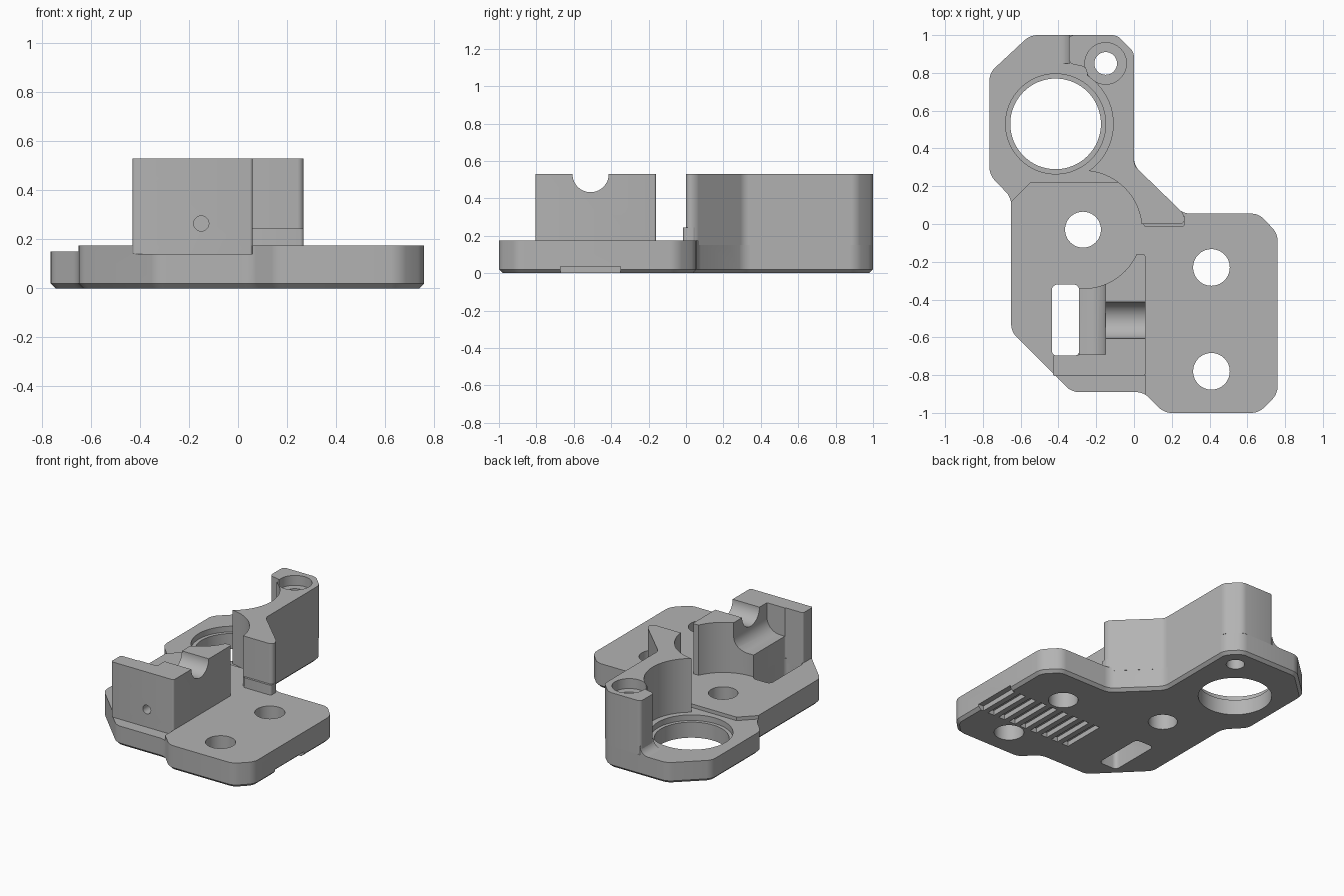
import bpy, bmesh, math
from mathutils import Matrix

cube = bpy.data.objects.get("Cube")
if cube:
    bpy.data.objects.remove(cube, do_unlink=True)

grey = bpy.data.materials.new("plain_grey")
grey.use_nodes = True
grey.diffuse_color = (0.45, 0.45, 0.45, 1)
grey.node_tree.nodes["Principled BSDF"].inputs["Base Color"].default_value = (0.45, 0.45, 0.45, 1)

TOP = 0.53
BEARING = (-0.415, 0.53)
IDLER = (-0.27, -0.03)
SCREW = (-0.15, 0.85)


def finish(bm, name):
    bmesh.ops.recalc_face_normals(bm, faces=bm.faces[:])
    mesh = bpy.data.meshes.new(name)
    bm.to_mesh(mesh)
    bm.free()
    mesh.materials.append(grey)
    ob = bpy.data.objects.new(name, mesh)
    bpy.context.collection.objects.link(ob)
    return ob


def prism(name, outline, z0, z1, rounding=0, chamfer=0):
    """Extruded outline with rounded upright corners and a chamfered bottom rim."""
    bm = bmesh.new()
    face = bm.faces.new([bm.verts.new((x, y, z0)) for x, y in outline])
    up = bmesh.ops.extrude_face_region(bm, geom=[face])["geom"]
    for v in up:
        if isinstance(v, bmesh.types.BMVert):
            v.co.z = z1
    if rounding:
        upright = [e for e in bm.edges if abs(e.verts[0].co.z - e.verts[1].co.z) > 1e-4]
        bmesh.ops.bevel(bm, geom=upright, offset=rounding, segments=4, profile=0.5,
                        affect='EDGES', clamp_overlap=True)
    if chamfer:
        rim = [e for e in bm.edges if all(abs(v.co.z - z0) < 1e-5 for v in e.verts)]
        bmesh.ops.bevel(bm, geom=rim, offset=chamfer, segments=1, affect='EDGES')
    return finish(bm, name)


def box(x0, x1, y0, y1, z0, z1, rounding=0):
    return prism("cutter", [(x0, y0), (x1, y0), (x1, y1), (x0, y1)], z0, z1, rounding)


def cylinder(center, radius, z0, z1):
    ring = [(center[0] + radius * math.cos(math.tau * i / 64),
             center[1] + radius * math.sin(math.tau * i / 64)) for i in range(64)]
    return prism("cutter", ring, z0, z1)


def rotated(ob, matrix):
    ob.data.transform(matrix)
    return ob


def cut(target, *cutters):
    """Subtract each cutter and discard it."""
    bpy.context.view_layer.objects.active = target
    for c in cutters:
        c.hide_render = True
        mod = target.modifiers.new("cut", 'BOOLEAN')
        mod.operation, mod.solver, mod.object = 'DIFFERENCE', 'EXACT', c
        bpy.ops.object.modifier_apply(modifier=mod.name)
        bpy.data.objects.remove(c, do_unlink=True)


# Base plate
base = prism("base_plate", [
    (-0.55, 1), (-0.09, 1), (0, 0.91), (0, 0.31), (0.26, 0.055), (0.66, 0.055),
    (0.76, -0.05), (0.76, -0.9), (0.66, -1), (0.16, -1), (0.05, -0.89),
    (-0.33, -0.89), (-0.65, -0.57), (-0.65, 0.14), (-0.765, 0.26), (-0.765, 0.8)],
    0, 0.175, 0.035, 0.02)

# Lowered bearing seat and front ledge
cut(base,
    prism("cutter", [(-0.9, 0.11), (-0.66, 0.11), (-0.55, 0.22), (0.1, 0.22),
                     (0.1, 1.1), (-0.9, 1.1)], 0.15, 0.3),
    box(-0.42, 0.06, -0.95, -0.8, 0.14, 0.3))

# Bearing, idler, mounting and wire holes
cut(base,
    cylinder(BEARING, 0.265, 0.11, 0.3),
    cylinder(BEARING, 0.24, -0.1, 0.3),
    cylinder(IDLER, 0.095, -0.1, 0.3),
    cylinder((0.41, -0.23), 0.097, -0.1, 0.3),
    cylinder((0.41, -0.78), 0.097, -0.1, 0.3),
    cylinder(SCREW, 0.06, -0.1, 0.3),
    box(-0.435, -0.29, -0.7, -0.32, -0.1, 0.3, 0.03))

# Row of belt grooves underneath
for i in range(9):
    x = 0.745 - 0.09 * i
    cut(base, box(x - 0.025, x + 0.025, -0.67, -0.35, -0.1, 0.035))

# Tall rear wall with screw boss, hollowed by the bearing and idler clearances
wall = prism("rear_wall", [
    (0, 0.31), (0, 0.91), (-0.09, 1), (-0.345, 1), (-0.345, 0.85), (-0.25, 0.83),
    (-0.25, 0.1), (-0.1, 0), (0.268, 0), (0.268, 0.05)], 0.15, TOP, 0.03)
cut(wall,
    cylinder(BEARING, 0.305, 0.1, 0.7),
    cylinder(IDLER, 0.312, 0.1, 0.7),
    cylinder(SCREW, 0.11, 0.46, 0.7),
    cylinder(SCREW, 0.06, 0.1, 0.7))
wall_foot = prism("wall_foot", [(0.05, -0.015), (0.268, -0.015), (0.268, 0.05), (0.05, 0.05)],
                  0.17, 0.245, 0.015)

# Sweep at the root of the screw boss
sweep = [(-0.4, 0.15), (-0.34, 0.15), (-0.34, 0.21)]
sweep += [(-0.4 + 0.06 * math.sin(a), 0.21 - 0.06 * math.cos(a))
          for a in (1.2, 0.8, 0.4)]
lay = Matrix.Rotation(math.pi / 2, 4, 'X')      # local z becomes -y, local y becomes z
boss_sweep = rotated(prism("boss_sweep", sweep, -1, -0.85), lay)

# Guide block
block = prism("guide_block", [
    (-0.43, -0.805), (0.06, -0.805), (0.06, -0.16), (-0.29, -0.16),
    (-0.29, -0.695), (-0.43, -0.695)], 0.14, TOP, 0.012)
cut(block, cylinder(IDLER, 0.312, 0.1, 0.7))

# Curved drop from the channel to the slot
drop = [(-0.4, 0.33)]
drop += [(-0.25 + 0.1 * math.sin(a * math.pi / 16), 0.43 - 0.1 * math.cos(a * math.pi / 16))
         for a in range(9)]
drop += [(-0.15, 0.7), (-0.4, 0.7)]
cut(block, rotated(prism("cutter", drop, 0.1, 0.69), lay))

# Round channel across the top and small pin hole in front
channel = rotated(cylinder((0, 0), 0.097, -0.2, 0.2), Matrix.Rotation(math.pi / 2, 4, 'Y'))
pin_hole = rotated(cylinder((-0.15, 0.265), 0.031, 0.6, 0.9), lay)
cut(block, rotated(channel, Matrix.Translation((-0.045, -0.51, TOP))), pin_hole)

# Smooth rounds, sharp edges
for ob in (base, wall, wall_foot, boss_sweep, block):
    bpy.ops.object.select_all(action='DESELECT')
    ob.select_set(True)
    bpy.context.view_layer.objects.active = ob
    bpy.ops.object.shade_smooth_by_angle(angle=math.radians(30))
